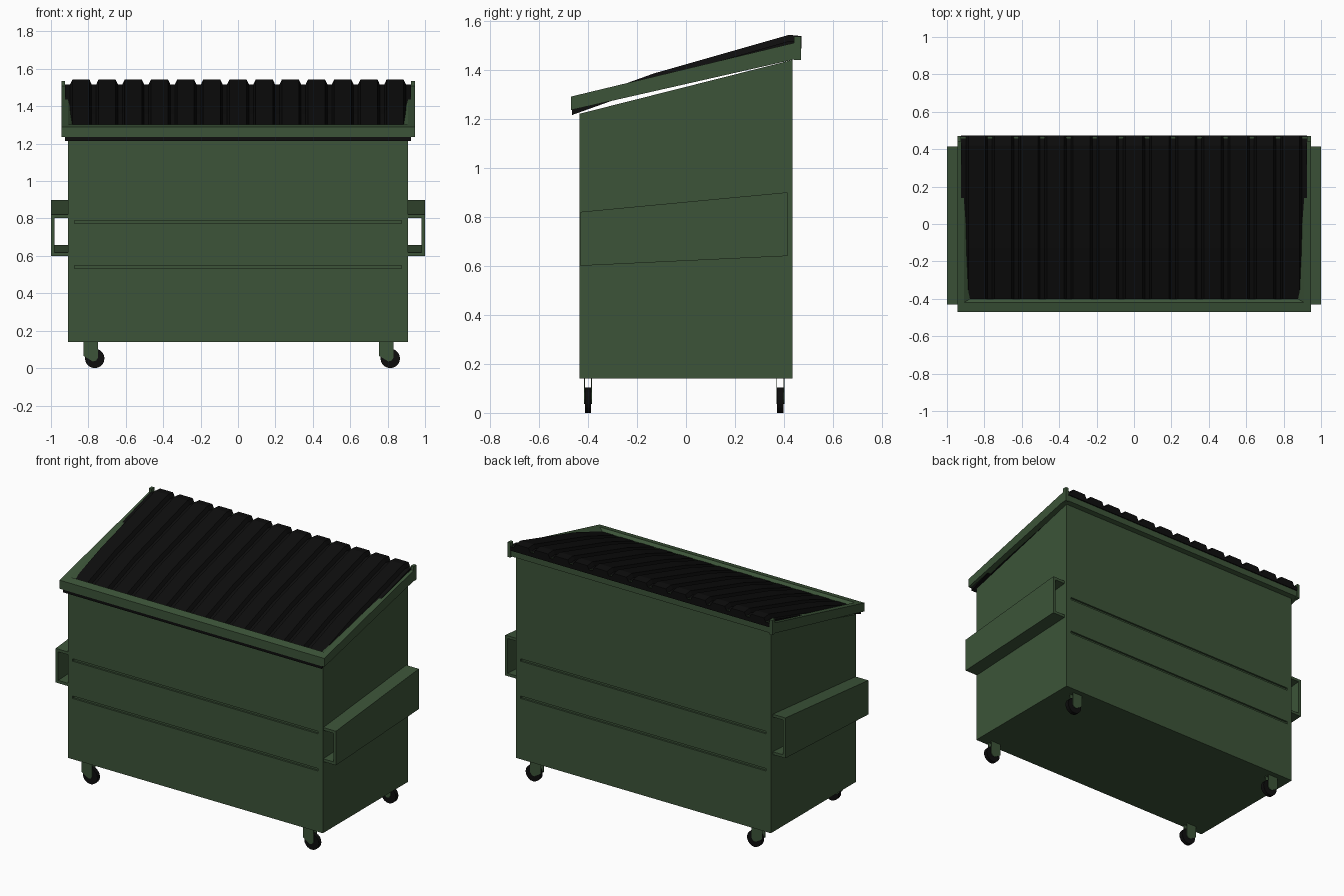
import bpy, bmesh, math

if "Cube" in bpy.data.objects:
    bpy.data.objects.remove(bpy.data.objects["Cube"])


def material(name, color):
    m = bpy.data.materials.new(name)
    m.diffuse_color = (*color, 1)
    m.use_nodes = True
    m.node_tree.nodes["Principled BSDF"].inputs["Base Color"].default_value = m.diffuse_color
    return m


GREEN = material("green_paint", (0.045, 0.088, 0.04))
BLACK = material("black_plastic", (0.004, 0.004, 0.004))


def finish(name, bm, mat):
    bmesh.ops.recalc_face_normals(bm, faces=bm.faces)
    me = bpy.data.meshes.new(name)
    bm.to_mesh(me)
    bm.free()
    ob = bpy.data.objects.new(name, me)
    bpy.context.collection.objects.link(ob)
    me.materials.append(mat)
    return ob


def loft(name, loops, mat, cap=True, closed=False):
    """Skin a list of equal-length closed vertex loops."""
    bm = bmesh.new()
    rings = [[bm.verts.new(p) for p in loop] for loop in loops]
    pairs = list(zip(rings, rings[1:]))
    if closed:
        pairs.append((rings[-1], rings[0]))
    for a, b in pairs:
        n = len(a)
        for i in range(n):
            j = (i + 1) % n
            bm.faces.new((a[i], a[j], b[j], b[i]))
    if cap and not closed:
        bm.faces.new(rings[0])
        bm.faces.new(rings[-1])
    return finish(name, bm, mat)


def prism_x(name, yz, x0, x1, mat):
    return loft(name, [[(x, y, z) for y, z in yz] for x in (x0, x1)], mat)


def box(name, x0, x1, y0, y1, z0, z1, mat):
    return prism_x(name, [(y0, z0), (y1, z0), (y1, z1), (y0, z1)], x0, x1, mat)


# Body with sloping top
body = prism_x("body", [(-0.435, 0.14), (0.435, 0.14), (0.435, 1.44), (-0.435, 1.22)],
               -0.91, 0.91, GREEN)

# Long grooves pressed into front and back
for z in (0.54, 0.78):
    for y in (-0.435, 0.435):
        cutter = box("groove_cutter", -0.875, 0.875, y - 0.012, y + 0.012,
                     z - 0.008, z + 0.008, GREEN)
        cutter.hide_render = True
        cutter.hide_viewport = True
        mod = body.modifiers.new("groove", 'BOOLEAN')
        mod.operation = 'DIFFERENCE'
        mod.solver = 'EXACT'
        mod.object = cutter


# Rim frame: one sloped ring with a dipped inner flange
def rim_top(y):
    return 1.29 + (y + 0.47) * 0.241


def rim_low(y):
    return 1.235 + (y + 0.47) * 0.227


def ring(hx, y0, y1, height, dz=0.0):
    return [(x, y, height(y) + dz) for x, y in ((-hx, y0), (hx, y0), (hx, y1), (-hx, y1))]


loft("rim", [ring(0.945, -0.47, 0.465, rim_low),
             ring(0.945, -0.47, 0.465, rim_top),
             ring(0.91, -0.42, 0.445, rim_top),
             ring(0.875, -0.40, 0.43, rim_top, -0.02),
             ring(0.905, -0.43, 0.43, rim_low)], GREEN, closed=True)

# Upright tabs at the rear corners
for s, side in ((-1, "left"), (1, "right")):
    box(f"{side}_hinge_tab", s * 0.925, s * 0.945, 0.44, 0.47, 1.44, 1.535, GREEN)

# Ribbed lid
profile = [(-0.925, 0)]
for i in range(-6, 7):
    c = i * 0.14
    profile += [(c - 0.058, 0), (c - 0.046, 0.025), (c + 0.046, 0.025), (c + 0.058, 0)]
profile += [(0.925, 0), (0.925, -0.025), (-0.925, -0.025)]
stations = [(-0.465, 1.24), (-0.13, 1.36), (0.42, 1.517), (0.472, 1.512)]
loft("lid", [[(x, y, z + h) for x, h in profile] for y, z in stations], BLACK)


# Fork pockets: tapered open tubes on both sides
def pocket_loop(s, y, z0, z1, inset):
    a, b = s * 0.91, s * (1.0 - inset)
    return [(a, y, z0 + inset), (b, y, z0 + inset), (b, y, z1 - inset), (a, y, z1 - inset)]


front, back = (-0.43, 0.60, 0.82), (0.415, 0.64, 0.90)
for s, side in ((-1, "left"), (1, "right")):
    loft(f"{side}_fork_pocket", [pocket_loop(s, *front, 0), pocket_loop(s, *back, 0),
                                 pocket_loop(s, *back, 0.018), pocket_loop(s, *front, 0.018)],
         GREEN, closed=True)

# Casters: wheel between two thin fork plates
fork = [(-0.038, 0.14), (0.038, 0.14), (0.038, 0.055), (0.028, 0.04), (0.01, 0.036), (-0.038, 0.065)]
for cx, side in ((-0.787, "left"), (0.793, "right")):
    for cy, end in ((-0.40, "front"), (0.385, "back")):
        wheel = [[(cx + 0.021 + 0.052 * math.cos(t * math.tau / 20), cy + d,
                   0.052 + 0.052 * math.sin(t * math.tau / 20)) for t in range(20)]
                 for d in (-0.013, 0.013)]
        w = loft(f"{end}_{side}_wheel", wheel, BLACK)
        for d, tag in ((-0.0145, "outer"), (0.0145, "inner")):
            loft(f"{end}_{side}_{tag}_fork_plate",
                 [[(cx + x, cy + d + e, z) for x, z in fork] for e in (-0.0015, 0.0015)], GREEN)
